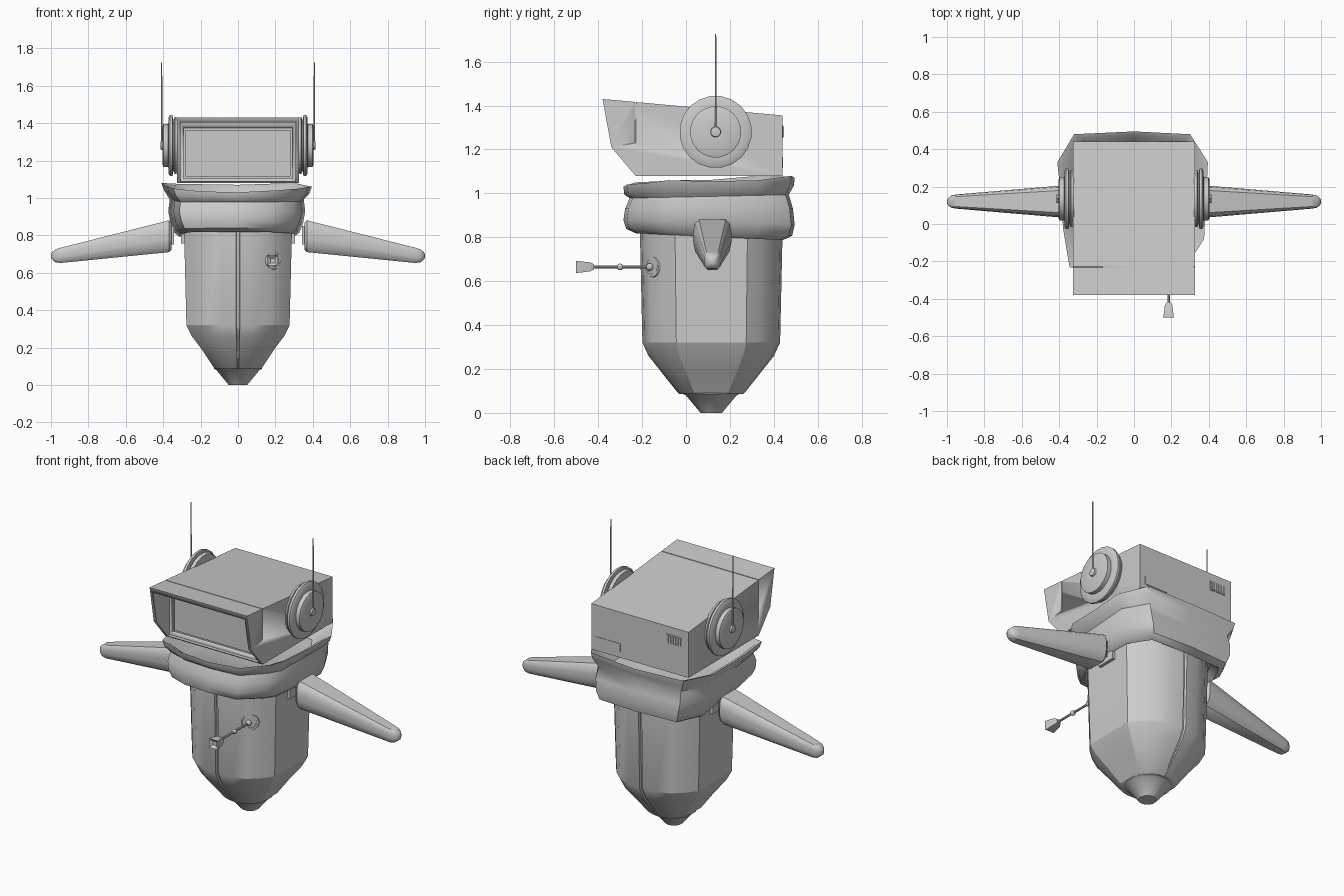
import bpy, bmesh, math
from mathutils import Vector, Matrix

if "Cube" in bpy.data.objects:
    bpy.data.objects.remove(bpy.data.objects["Cube"])

CY = 0.115  # body axis in y


def finish(name, bm, angle=30):
    bmesh.ops.recalc_face_normals(bm, faces=bm.faces)
    me = bpy.data.meshes.new(name)
    bm.to_mesh(me)
    bm.free()
    ob = bpy.data.objects.new(name, me)
    bpy.context.collection.objects.link(ob)
    bpy.ops.object.select_all(action='DESELECT')
    ob.select_set(True)
    bpy.context.view_layer.objects.active = ob
    bpy.ops.object.shade_smooth_by_angle(angle=math.radians(angle))
    return ob


def loft(name, rings, angle=30):
    bm = bmesh.new()
    rows = [[bm.verts.new(p) for p in r] for r in rings]
    n = len(rows[0])
    for a, b in zip(rows, rows[1:]):
        for i in range(n):
            j = (i + 1) % n
            bm.faces.new((a[i], a[j], b[j], b[i]))
    bm.faces.new(rows[0])
    bm.faces.new(rows[-1])
    return finish(name, bm, angle)


def box(name, x, y, z):
    return loft(name, [[(x[0], y[0], h), (x[1], y[0], h), (x[1], y[1], h), (x[0], y[1], h)] for h in z])


def lathe(name, profile, origin, axis, sides):
    # profile: (radius, distance along axis)
    rot = Vector((0, 0, 1)).rotation_difference(Vector(axis)).to_matrix()
    rings = []
    for r, h in profile:
        rings.append([Vector(origin) + rot @ Vector((r * math.cos(t), r * math.sin(t), h))
                      for t in (2 * math.pi * (i + .5) / sides for i in range(sides))])
    return loft(name, rings)


def cut(ob, cutter):
    m = ob.modifiers.new('cut', 'BOOLEAN')
    m.operation, m.object, m.solver = 'DIFFERENCE', cutter, 'EXACT'
    bpy.context.view_layer.objects.active = ob
    bpy.ops.object.modifier_apply(modifier=m.name)
    bpy.data.objects.remove(cutter)


# body: flat sides, rounded front and back, grooved centre seams
quarter = [(.28, .165), (.235, .225), (.17, .285), (.09, .315), (.01, .325)]
half = [(x, -y) for x, y in reversed(quarter)] + quarter
section = [(.007, -.31)] + half + [(.007, .31)]
section += [(-x, y) for x, y in reversed(section)]
rings = []
for s, sy, z in [(.42, .44, .085), (.46, .47, .092), (.69, .71, .19), (.88, .88, .26),
                 (.985, .965, .32), (1.03, 1.0, .82), (1.03, 1.0, .95)]:
    rings.append([(x * s, CY + y * sy, z) for x, y in section])
loft('body', rings, 24)
lathe('nozzle', [(.05, 0), (.118, .08), (.13, .085), (.13, .1)], (0, CY, 0), (0, 0, 1), 16)

# scarf: folded irregular collar
outline = [(0, -.285), (.2, -.27), (.33, -.15), (.375, -.08), (.385, .12), (.395, .33), (.30, .48),
           (0, .495), (-.32, .48), (-.41, .33), (-.385, .1), (-.38, -.02), (-.345, -.23), (-.2, -.275)]
rim = [1.03, 1.04, 1.05, 1.06, 1.055, 1.06, 1.08, 1.07, 1.075, 1.08, 1.06, 1.06, 1.05, 1.035]
rings = []
for sx, sy, z, tilt in [(.72, .78, .96, 0), (.93, .95, None, -.012), (1, 1, None, 0), (.97, .99, None, -.035),
                        (.89, .93, .985, .02), (.91, .98, .93, 0), (.88, 1, .87, -.03),
                        (.83, .97, .825, -.04), (.77, .86, .805, -.04), (.7, .75, .83, 0)]:
    rings.append([(x * sx, CY + (y - CY) * sy, (rim[i] if z is None else z) + (y * .0 if z and not tilt else
                  tilt * (1 if z is None else y - .05) * 1)) for i, (x, y) in enumerate(outline)])
loft('scarf', rings, 45)

# head: extruded side profile with recessed screen
profile = [(-.38, 1.43), (-.34, 1.21), (-.23, 1.08), (.44, 1.08), (.44, 1.355)]
head = loft('head', [[(x, y, z) for y, z in profile] for x in (-.325, .325)])
cut(head, box('cut1', (-.307, .307), (-.6, -.215), (1.088, 1.402)))
cut(head, box('cut2', (-.292, .292), (-.6, -.195), (1.103, 1.375)))
cut(head, box('cut3', (-.4, .4), (-.232, -.227), (1.41, 1.5)))
for s in (-1, 1):
    cut(head, box('cut4', sorted((s * .32, s * .4)), (-.232, -.227), (1.23, 1.5)))
box('screen', (-.28, .28), (-.205, -.19), (1.115, 1.363))

# rear vent and slot plate
box('vent_frame', (-.285, -.175), (.435, .442), (1.25, 1.31))
for i in range(6):
    x = -.275 + i * .0165
    box('vent_slat', (x, x + .008), (.44, .447), (1.256, 1.304))
box('rear_plate', (.13, .29), (.435, .443), (1.115, 1.165))

# paired parts
arm_section = [(-.6, -1), (.6, -1), (.9, -.7), (1, -.2), (1, .3), (.92, .8), (.7, 1),
               (-.7, 1), (-.92, .8), (-1, .3), (-1, -.2), (-.9, -.7)]
for s, side in ((-1, 'left'), (1, 'right')):
    lathe('ear_disc_' + side,
          [(.148, .32), (.155, .338), (.14, .343), (.14, .347), (.165, .35), (.165, .364), (.15, .372),
           (.117, .373), (.117, .398), (.105, .403), (.024, .403), (.022, .413), (.012, .415)],
          (0, .135, 1.28), (s, 0, 0), 20)
    lathe('antenna_' + side, [(.0045, 0), (.003, .445)], (s * .408, .135, 1.28), (0, 0, 1), 8)
    rings = []
    for x, top, bot, w in [(.356, .868, .722, .075), (.37, .88, .71, .087), (.95, .733, .652, .038),
                           (.975, .725, .656, .033), (.992, .712, .668, .022), (1, .7, .68, .01)]:
        rings.append([(s * x, .12 + u * w, (top + bot) / 2 + v * (top - bot) / 2) for u, v in arm_section])
    loft('arm_' + side, rings, 40)
    box('shoulder_plate_' + side, sorted((s * .342, s * .365)), (.06, .18), (.75, .85))
    box('body_bracket_' + side, sorted((s * .27, s * .305)), (.06, .18), (.755, .86))

# front lever: rod, ball, flared tip and base ring
LX, LZ = .185, .665
lathe('lever_rod', [(.007, 0), (.007, .28)], (LX, -.15, LZ), (0, -1, 0), 8)
for name, y, r in (('lever_joint', -.3, .015), ('lever_base_joint', -.165, .017)):
    bm = bmesh.new()
    bmesh.ops.create_uvsphere(bm, u_segments=12, v_segments=8, radius=r,
                              matrix=Matrix.Translation((LX, y, LZ)))
    finish(name, bm)
rings = []
for y, w, h in [(-.42, .012, .012), (-.435, .02, .02), (-.49, .027, .027), (-.5, .03, .027), (-.487, .012, .012)]:
    rings.append([(LX + a * w, y, LZ + b * h) for a, b in ((-1, -1), (1, -1), (1, 1), (-1, 1))])
loft('lever_tip', rings)
n = Vector((.6, -.8, 0))
lathe('lever_base', [(.048, -.02), (.052, .0), (.046, .01), (.034, .01), (.03, -.004)],
      Vector((LX, -.145, LZ)), n, 16)
